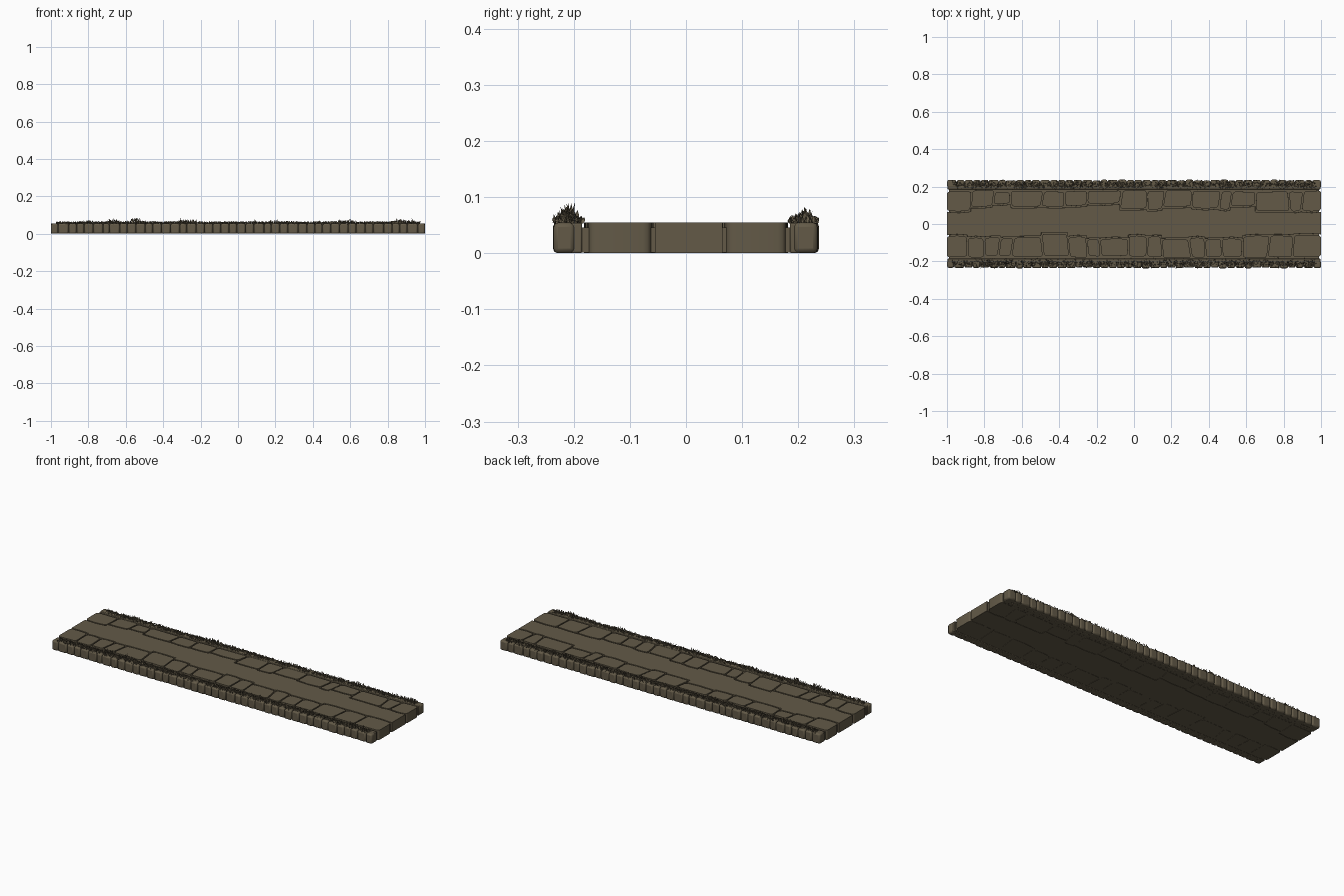
import bpy, bmesh, math, random
from mathutils import Vector

if "Cube" in bpy.data.objects:
    bpy.data.objects.remove(bpy.data.objects["Cube"])
random.seed(7)

TOP = 0.055


def material(name, rgb):
    m = bpy.data.materials.new(name)
    m.diffuse_color = (*rgb, 1)
    m.use_nodes = True
    m.node_tree.nodes["Principled BSDF"].inputs["Base Color"].default_value = m.diffuse_color
    return m


STONE = material("mossy stone", (0.125, 0.102, 0.064))


def finish(name, bm, bevel=0.0, segs=2):
    bmesh.ops.recalc_face_normals(bm, faces=bm.faces)
    me = bpy.data.meshes.new(name)
    bm.to_mesh(me)
    bm.free()
    ob = bpy.data.objects.new(name, me)
    bpy.context.collection.objects.link(ob)
    me.materials.append(STONE)
    if bevel:
        b = ob.modifiers.new("worn edges", 'BEVEL')
        b.width, b.segments = bevel, segs
        b.limit_method, b.angle_limit = 'ANGLE', math.radians(50)
        bpy.context.view_layer.objects.active = ob
        ob.select_set(True)
        bpy.ops.object.shade_smooth_by_angle(angle=math.radians(40))
        ob.select_set(False)
    return ob


def prism(bm, pts, z0, z1):
    lo = [bm.verts.new((x, y, z0)) for x, y in pts]
    hi = [bm.verts.new((x, y, z1)) for x, y in pts]
    n = len(pts)
    bm.faces.new(lo[::-1])
    bm.faces.new(hi)
    for i in range(n):
        j = (i + 1) % n
        bm.faces.new((lo[i], lo[j], hi[j], hi[i]))


def rounded(corners, r):
    """Round the corners of a polygon with short arcs."""
    out, n = [], len(corners)
    for i in range(n):
        p = Vector(corners[i])
        a = p + (Vector(corners[i - 1]) - p).normalized() * r
        b = p + (Vector(corners[(i + 1) % n]) - p).normalized() * r
        for t in (0, 0.33, 0.67, 1):
            out.append((1 - t) ** 2 * a + 2 * t * (1 - t) * p + t * t * b)
    return [(v.x, v.y) for v in out]


def jit(a):
    return random.uniform(-a, a)


def box(x0, x1, y0, y1):
    return [(x0, y0), (x1, y0), (x1, y1), (x0, y1)]


# Core slab: flat underside and the floor of the joints
bm = bmesh.new()
prism(bm, box(-0.99, 0.99, -0.226, 0.226), 0.001, 0.046)
finish("core_slab", bm)

# Cobble rows: joints along x, and how far each stone reaches towards the middle
rows = {
    1: ([-1, -.87, -.75, -.66, -.49, -.37, -.25, -.07, .07, .16, .31, .46, .52, .65, .83, .9, 1],
        [.07, .095, .11, .095, .095, .10, .11, .085, .08, .095, .085, .08, .10, .075, .07, .07]),
    -1: ([-1, -.89, -.8, -.72, -.65, -.49, -.35, -.25, -.18, -.03, .07, .15, .3, .38, .47, .58, .72, .85, 1],
         [.065, .075, .075, .08, .075, .055, .07, .085, .08, .065, .07, .085, .075, .085, .08, .065, .065, .06]),
}
G = 0.0035
inner = {}
for side, (xs, ys) in rows.items():
    bm = bmesh.new()
    edge = []
    skew = [0 if abs(x) == 1 else jit(0.008) for x in xs]
    for i, yi in enumerate(ys):
        x0, x1 = xs[i], xs[i + 1]
        g0 = 0 if i == 0 else G
        g1 = 0 if i == len(ys) - 1 else G
        yo = 0.176 + jit(0.005)
        a, b = yi + jit(.004), yi + jit(.004)
        mid = (x0 + x1) / 2
        c = [(x0 + skew[i] + g0, a * side), (mid, (yi - .003) * side),
             (x1 + skew[i + 1] - g1, b * side),
             (x1 - skew[i + 1] - g1, (yo + jit(.003)) * side),
             (x0 - skew[i] + g0, (yo + jit(.003)) * side)]
        prism(bm, rounded(c, 0.015), 0.0, TOP)
        edge += [(x0 + skew[i], (a - .007) * side), (mid, (yi - .010) * side),
                 (x1 + skew[i + 1] - .0005, (b - .007) * side)]
    inner[side] = edge
    finish("cobbles_back" if side > 0 else "cobbles_front", bm, 0.004)

# Smooth middle paving that follows the cobble outlines
bm = bmesh.new()
prism(bm, inner[-1] + inner[1][::-1], 0.0, TOP)
finish("middle_paving", bm, 0.002, 1)

# Kerb: flat strip plus a line of small upright stones on both long sides
for side, tag in ((1, "back"), (-1, "front")):
    bm = bmesh.new()
    prism(bm, box(-0.996, 0.996, min(.185 * side, .205 * side), max(.185 * side, .205 * side)), 0, TOP - .001)
    finish("kerb_strip_" + tag, bm, 0.003)
    bm = bmesh.new()
    n = 44
    cuts = [-1 + 2 * i / n + (jit(.007) if 0 < i < n else 0) for i in range(n + 1)]
    for x0, x1 in zip(cuts, cuts[1:]):
        yo = (0.235 + jit(.002)) * side
        yi = (0.195 + jit(.004)) * side
        prism(bm, box(x0 + .001, x1 - .001, min(yo, yi), max(yo, yi)), 0, TOP + jit(.001))
    finish("kerb_stones_" + tag, bm, 0.008)

# Grass: short leaf blades along both kerbs, taller in a few tufts
tufts = {-1: [(-.66, .026), (-.55, .034), (-.25, .014), (.1, .012), (.55, .012), (.87, .024)],
         1: [(-.8, .012), (-.3, .02), (.2, .012), (.6, .018), (.93, .016)]}
for side, tag in ((1, "back"), (-1, "front")):
    bm = bmesh.new()
    for k in range(2600):
        x = random.uniform(-.97, .97)
        dense = 0.5 + 0.5 * math.sin(x * 41 + side) * math.sin(x * 17)
        if random.random() > 0.35 + 0.65 * dense:
            continue
        y = min(max(random.gauss(.211, .010), .185), .233)
        grow = 1 - abs(y - .211) / .035
        h = random.uniform(.005, .017) * (.5 + .5 * grow)
        for tx, th in tufts[side]:
            h += th * grow * random.random() * math.exp(-((x - tx) / .035) ** 2)
        w = random.uniform(.002, .0042)
        ang = random.uniform(0, math.tau)
        d = Vector((math.cos(ang), math.sin(ang), 0)) * w
        lean = Vector((jit(.008), jit(.005), 0))
        base = Vector((x, y * side, TOP - .002))
        up = Vector((0, 0, h))
        m = base + lean * .4 + up * .6
        tip = base + lean + up
        v = [bm.verts.new(p) for p in (base - d * .5, base + d * .5, m + d, tip, m - d)]
        bm.faces.new(v)
    finish("grass_" + tag, bm)
